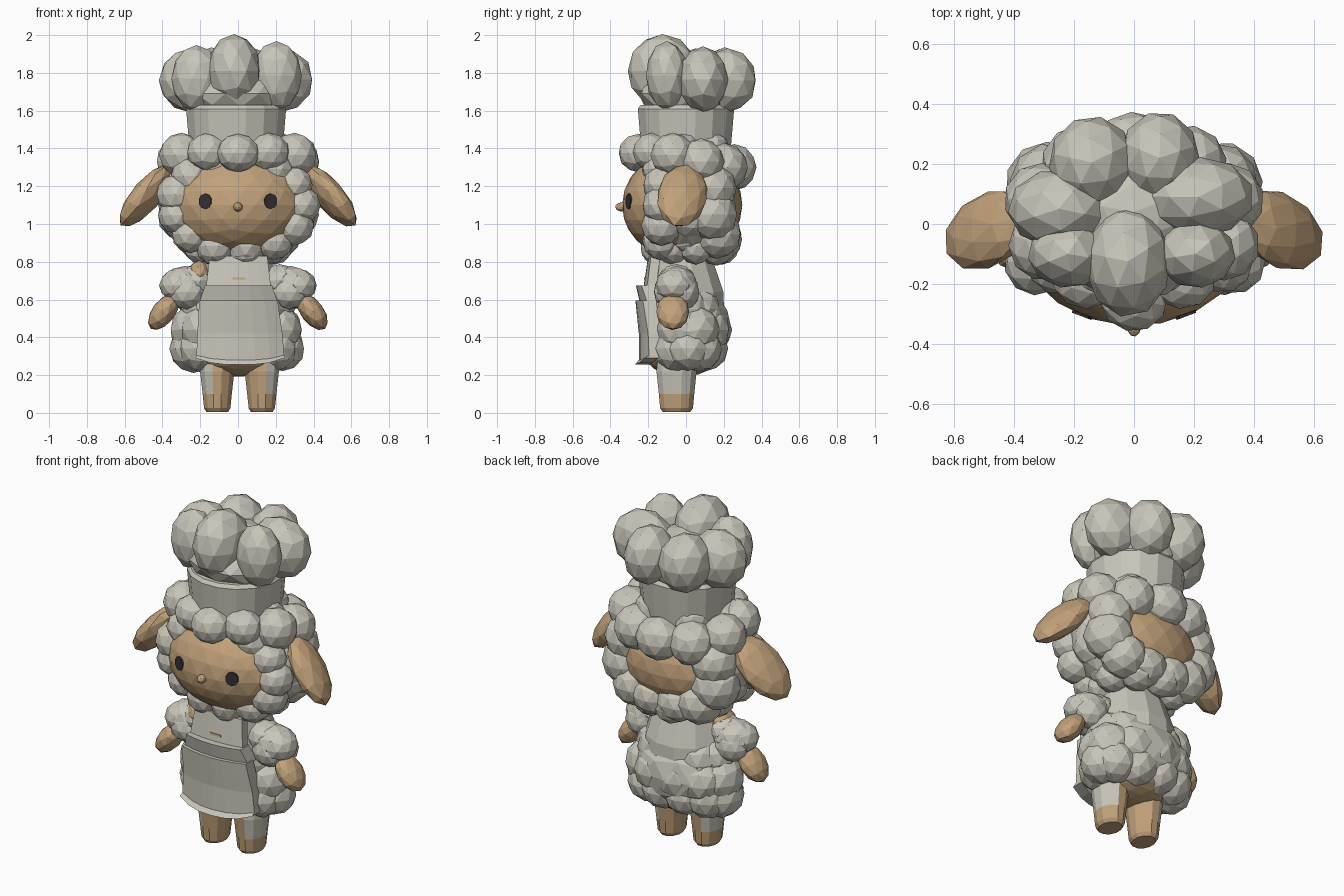
import bpy, bmesh, math, random
from mathutils import Matrix, Vector

if "Cube" in bpy.data.objects:
    bpy.data.objects.remove(bpy.data.objects["Cube"])

random.seed(4)


def material(name, rgb):
    m = bpy.data.materials.new(name)
    m.diffuse_color = (*rgb, 1)
    m.use_nodes = True
    m.node_tree.nodes["Principled BSDF"].inputs["Base Color"].default_value = m.diffuse_color
    return m


WOOL = material("pale_wool", (0.58, 0.562, 0.49))
TAN = material("tan_skin", (0.535, 0.36, 0.198))
DARK = material("dark_eye", (0.036, 0.027, 0.032))


def finish(name, bm, *mats):
    bmesh.ops.recalc_face_normals(bm, faces=bm.faces)
    me = bpy.data.meshes.new(name)
    bm.to_mesh(me)
    bm.free()
    for m in mats:
        me.materials.append(m)
    ob = bpy.data.objects.new(name, me)
    bpy.context.collection.objects.link(ob)
    return ob


def ball(bm, c, r, tilt=(0, 0, 0), sub=2):
    """Faceted ellipsoid, slightly enlarged to make up for its flat faces."""
    r = (r, r, r) if isinstance(r, (int, float)) else r
    rot = Matrix.Identity(4)
    for a, ax in zip(tilt, "XYZ"):
        rot = Matrix.Rotation(a, 4, ax) @ rot
    spin = Matrix.Rotation(random.uniform(0, 6.28), 4, "Z")
    mat = Matrix.Translation(c) @ rot @ Matrix.Diagonal((*r, 1)) @ spin
    bmesh.ops.create_icosphere(bm, subdivisions=sub, radius=1.03, matrix=mat)


def balls(name, items, mat, mirror=False, sub=2):
    bm = bmesh.new()
    for c, r in items:
        ball(bm, c, r, sub=sub)
        if mirror and abs(c[0]) > 0.01:
            ball(bm, (-c[0], c[1], c[2]), r, sub=sub)
    return finish(name, bm, mat)


def ring(cx, cy, cz, rx, ry, n, size, flat, start=0.0):
    """Puffs around an ellipse, either lying flat or facing the front."""
    out = []
    for i in range(n):
        a = start + 2 * math.pi * i / n
        u, v = rx * math.cos(a), ry * math.sin(a)
        c = (cx + u, cy + v, cz) if flat else (cx + u, cy, cz + v)
        out.append((c, size * random.uniform(0.95, 1.05)))
    return out


def loft(name, rings, n, mats):
    """Elliptical sections (cx, cy, z, rx, ry) joined with n sides."""
    bm = bmesh.new()
    loops = []
    for cx, cy, z, rx, ry in rings:
        loops.append([bm.verts.new((cx + rx * math.cos(2 * math.pi * (i + .5) / n),
                                    cy + ry * math.sin(2 * math.pi * (i + .5) / n), z))
                      for i in range(n)])
    for a, b in zip(loops, loops[1:]):
        for i in range(n):
            bm.faces.new((a[i], a[(i + 1) % n], b[(i + 1) % n], b[i]))
    bm.faces.new(loops[0])
    bm.faces.new(loops[-1])
    return finish(name, bm, *mats)


def panel(name, rows, thick, mat, bend):
    """Curved cloth panel; rows are (z, left, right, front y, corner lift)."""
    bm = bmesh.new()
    n = 6
    grid = []
    for z, x0, x1, y, lift in rows:
        row = []
        for i in range(n + 1):
            t = i / n
            x = x0 + (x1 - x0) * t
            row.append(bm.verts.new((x, y + bend * x * x, z + lift * abs(2 * t - 1) ** 3)))
        grid.append(row)
    for a, b in zip(grid, grid[1:]):
        for i in range(n):
            bm.faces.new((a[i], a[i + 1], b[i + 1], b[i]))
    back = bmesh.ops.extrude_face_region(bm, geom=bm.faces[:])
    for v in back["geom"]:
        if isinstance(v, bmesh.types.BMVert):
            v.co.y += thick
    return finish(name, bm, mat)


# Legs: tan hoof and inner side, wool on the outer upper side
for side, label, edge in ((-1, "left", .4), (1, "right", .1)):
    x = 0.118 * side + 0.008
    leg = loft(label + "_leg", [(x, -.05, .005, .06, .075), (x, -.05, .025, .072, .09),
                                (x, -.05, .1, .08, .097), (x, -.05, .22, .094, .11),
                                (x, -.04, .32, .094, .11)], 12, (TAN, WOOL))
    for p in leg.data.polygons:
        p.material_index = int(p.center.z > .1 and p.normal.x * side > edge)

# Body: tan belly, plump wool with shallow puffs, tapered chest
balls("belly", [((0, -.02, .31), (.23, .19, .115))], TAN, sub=3)
balls("body_wool", ring(0, .01, .34, .235, .1, 10, .12, True)
      + ring(0, .01, .44, .22, .105, 9, .133, True, .35)
      + ring(0, 0, .55, .18, .08, 8, .12, True), WOOL)
balls("body_wool_core", [((0, .01, .43), (.34, .2, .2)),
                         ((0, .08, .45), (.26, .155, .2))], WOOL, sub=2)
loft("chest", [(0, 0, .5, .26, .21), (0, 0, .64, .23, .205), (0, -.02, .8, .19, .17),
               (0, -.02, .9, .14, .12)], 12, (WOOL,))

# Apron: skirt, waistband, bib and a small tan buckle
panel("apron_skirt", [(.255, -.225, .245, -.272, .035), (.28, -.22, .245, -.25, .025),
                      (.42, -.215, .235, -.25, 0), (.595, -.205, .21, -.268, 0)], .07, WOOL, .9)
panel("apron_waistband", [(.585, -.205, .21, -.245, 0), (.675, -.175, .18, -.265, 0)],
      .08, WOOL, .9)
panel("apron_bib", [(.66, -.17, .175, -.226, 0), (.83, -.15, .155, -.2, 0)], .05, WOOL, .6)
panel("apron_buckle", [(.706, -.03, .04, -.2235, 0), (.718, -.03, .04, -.2215, 0)],
      .009, TAN, 0)

# Arms: wool sleeves with tan hands, and tan showing on one shoulder
balls("sleeves", [((.22, -.05, .7), (.1, .1, .085)), ((.315, -.06, .675), (.1, .1, .088)),
                  ((.29, -.01, .64), (.1, .08, .09)), ((.27, -.08, .64), (.1, .09, .09)),
                  ((.28, -.05, .675), (.125, .11, .1))], WOOL, True)
balls("shoulder", [((-.205, -.06, .735), (.06, .085, .07))], TAN)
for side, label in ((-1, "left"), (1, "right")):
    bm = bmesh.new()
    ball(bm, (.393 * side, -.07, .535), (.06, .085, .11), (0, -.65 * side, 0))
    finish(label + "_hand", bm, TAN)

# Head with tan face, showing again at the back
balls("head", [((0, -.02, 1.1), (.38, .31, .28))], TAN, sub=3)
balls("nose", [((0, -.338, 1.09), (.024, .036, .024))], TAN)

# Eyes: thin discs laid on the face
for side, label in ((-1, "left"), (1, "right")):
    bm = bmesh.new()
    mat = (Matrix.Translation((.173 * side, -.303, 1.12)) @ Matrix.Rotation(.36 * side, 4, "Z")
           @ Matrix.Diagonal((.037, 1, .041, 1)) @ Matrix.Rotation(math.pi / 2, 4, "X"))
    bmesh.ops.create_cone(bm, cap_ends=True, segments=10, radius1=1, radius2=1,
                          depth=.0095, matrix=mat)
    finish(label + "_eye", bm, DARK)

# Head wool: core, rings around the face and neck, puffs left open at the back
balls("head_wool_core", [((0, .02, 1.13), (.41, .225, .32))], WOOL, sub=3)
balls("head_wool", ring(0, -.13, 1.1, .335, .232, 13, .1, False)
      + ring(0, .02, 1.12, .31, .215, 11, .125, False, .2)
      + ring(0, .02, .88, .2, .17, 8, .095, True, .2), WOOL)
balls("head_curls", [((0, -.25, 1.375), (.11, .105, .1)), ((.16, -.18, 1.38), (.11, .1, .1)),
                     ((.3, -.07, 1.365), .115), ((.22, -.02, 1.38), .1),
                     ((.31, .08, 1.33), .12)], WOOL, True)
balls("back_curls", [((0, .255, 1.3), (.13, .115, .12)), ((.18, .2, 1.3), .125),
                     ((.28, .135, 1.19), .13), ((.29, .135, 1.05), .135),
                     ((.21, .165, .945), .125), ((.08, .185, .92), (.13, .11, .11)),
                     ((.12, .12, 1.39), .11)], WOOL, True)

# Ears: drooping flattened ovals, hollow side turned back and tips forward
for side, label in ((-1, "left"), (1, "right")):
    bm = bmesh.new()
    ball(bm, (.485 * side, -.02, 1.15), (.072, .13, .207),
         (-.4, -.64 * side, .3 * side))
    finish(label + "_ear", bm, TAN)

# Hat: flared band under a ring of tall puffs that meet in the middle
loft("hat_band", [(-.01, 0, 1.38, .25, .24), (-.01, 0, 1.61, .27, .26),
                  (-.01, 0, 1.63, .255, .245)], 16, (WOOL,))
balls("hat_puffs", [((-.02, -.125, 1.81), (.14, .18, .19)),
                    ((-.22, -.1, 1.77), (.13, .11, .172)),
                    ((-.25, .05, 1.76), (.165, .13, .165)),
                    ((-.14, .205, 1.765), (.14, .15, .165)),
                    ((.085, .22, 1.76), (.13, .15, .165)),
                    ((.215, .09, 1.765), (.18, .13, .17)),
                    ((.205, -.1, 1.785), (.13, .11, .178))], WOOL)
balls("hat_filling", [((-.01, .01, 1.69), (.28, .26, .13)),
                      ((0, .04, 1.75), (.2, .17, .12))], WOOL)
